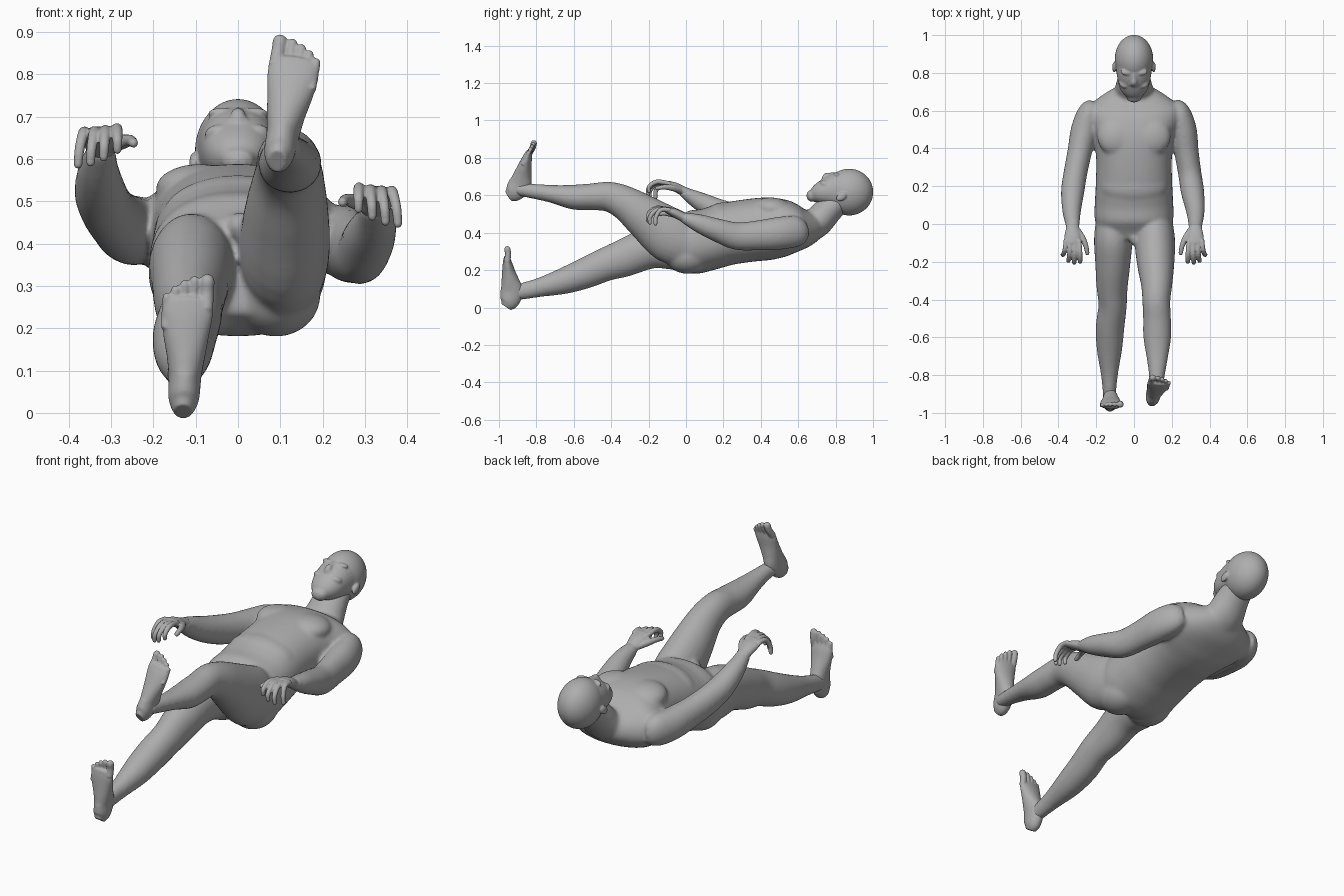
import bpy, bmesh, math
from mathutils import Vector, Matrix

cube = bpy.data.objects.get("Cube")
if cube:
    bpy.data.objects.remove(cube, do_unlink=True)

# Single clay colour
clay = bpy.data.materials.new("grey_clay")
clay.use_nodes = True
clay.diffuse_color = (0.42, 0.42, 0.42, 1)
for node in clay.node_tree.nodes:
    if node.type == 'BSDF_PRINCIPLED':
        node.inputs["Base Color"].default_value = (0.42, 0.42, 0.42, 1)
        node.inputs["Roughness"].default_value = 0.7


def spline(rows, steps=4):
    """Catmull-Rom through rows of (x, y, z, half width, half depth)."""
    rows = [Vector(r) for r in rows]
    rows = [rows[0] * 2 - rows[1]] + rows + [rows[-1] * 2 - rows[-2]]
    out = []
    for a, b, c, d in zip(rows, rows[1:], rows[2:], rows[3:]):
        for i in range(steps):
            t = i / steps
            out.append(0.5 * (2 * b + (c - a) * t + (2 * a - 5 * b + 4 * c - d) * t * t
                              + (3 * b - a - 3 * c + d) * t ** 3))
    return out + [rows[-2]]


def tube(bm, rows, mat=Matrix(), power=2.0, sides=24):
    """Loft ellipses along a path; width runs along local x, the far end is rounded."""
    rows = spline(rows)
    pts = [Vector(r[:3]) for r in rows]
    rings = []
    for i, r in enumerate(rows):
        t = (pts[min(i + 1, len(pts) - 1)] - pts[max(i - 1, 0)]).normalized()
        rings.append((pts[i], t, r[3], r[4]))
    p, t, w, h = rings[-1]
    m = min(w, h)
    rings += [(p + t * m * 0.6, t, w * 0.8, h * 0.8), (p + t * m * 0.95, t, w * 0.3, h * 0.3)]
    loops = []
    for p, t, w, h in rings:
        u = (Vector((1, 0, 0)) - t * t.x).normalized()
        v = u.cross(t)
        loop = []
        for k in range(sides):
            a = 2 * math.pi * k / sides
            c, s = math.cos(a), math.sin(a)
            c = math.copysign(abs(c) ** (2 / power), c)
            s = math.copysign(abs(s) ** (2 / power), s)
            loop.append(bm.verts.new(mat @ (p + u * w * c + v * h * s)))
        loops.append(loop)
    for a, b in zip(loops, loops[1:]):
        for k in range(sides):
            n = (k + 1) % sides
            bm.faces.new((a[k], a[n], b[n], b[k]))
    bm.faces.new(loops[0])
    bm.faces.new(loops[-1])


def blob(bm, centre, radii, tilt=0.0):
    """Ellipsoid, tilted about the x axis."""
    m = Matrix.Translation(centre) @ Matrix.Rotation(tilt, 4, 'X') @ Matrix.Diagonal((*radii, 1))
    bmesh.ops.create_icosphere(bm, subdivisions=4, radius=1, matrix=m)


def finish(name, bm, voxel, passes):
    """Fuse the overlapping shapes into one smooth skin."""
    bmesh.ops.recalc_face_normals(bm, faces=bm.faces[:])
    mesh = bpy.data.meshes.new(name)
    bm.to_mesh(mesh)
    bm.free()
    mesh.materials.append(clay)
    obj = bpy.data.objects.new(name, mesh)
    bpy.context.collection.objects.link(obj)
    bpy.ops.object.select_all(action='DESELECT')
    obj.select_set(True)
    bpy.context.view_layer.objects.active = obj
    fuse = obj.modifiers.new("fuse", 'REMESH')
    fuse.mode = 'VOXEL'
    fuse.voxel_size = voxel
    fuse.use_smooth_shade = True
    soften = obj.modifiers.new("soften", 'SMOOTH')
    soften.factor = 0.5
    soften.iterations = passes
    for mod in ("fuse", "soften"):
        bpy.ops.object.modifier_apply(modifier=mod)
    bpy.ops.object.shade_smooth()
    if not obj.data.materials:
        obj.data.materials.append(clay)


# Torso, neck and limbs
body = bmesh.new()
tube(body, [(0, -0.08, 0.345, 0.17, 0.11), (0, 0.02, 0.347, 0.207, 0.167),
            (0, 0.12, 0.365, 0.207, 0.166), (0, 0.22, 0.393, 0.202, 0.167),
            (0, 0.34, 0.412, 0.20, 0.168), (0, 0.45, 0.422, 0.212, 0.167),
            (0, 0.54, 0.425, 0.242, 0.15), (0, 0.60, 0.425, 0.252, 0.125),
            (0, 0.64, 0.428, 0.222, 0.105), (0, 0.68, 0.438, 0.165, 0.083),
            (0, 0.715, 0.452, 0.105, 0.06)], power=2.25, sides=40)
tube(body, [(0, 0.64, 0.43, 0.13, 0.09), (0, 0.70, 0.455, 0.108, 0.082),
            (0, 0.76, 0.52, 0.090, 0.077), (0, 0.82, 0.57, 0.078, 0.065)])
for s in (-1, 1):
    blob(body, (s * 0.09, 0.465, 0.53), (0.105, 0.105, 0.058), -0.1)   # chest
    blob(body, (s * 0.09, 0.01, 0.278), (0.105, 0.125, 0.098))         # seat
blob(body, (0, 0.20, 0.462), (0.18, 0.115, 0.10))                      # belly
blob(body, (0, -0.07, 0.44), (0.025, 0.045, 0.034))                    # groin

tube(body, [(0.205, 0.635, 0.42, 0.035, 0.05), (0.235, 0.595, 0.41, 0.06, 0.082),
            (0.26, 0.50, 0.397, 0.072, 0.088), (0.278, 0.38, 0.385, 0.065, 0.08),
            (0.295, 0.27, 0.382, 0.062, 0.074), (0.31, 0.17, 0.413, 0.062, 0.063),
            (0.325, 0.07, 0.45, 0.050, 0.050), (0.325, -0.01, 0.48, 0.037, 0.030)])
tube(body, [(-0.205, 0.635, 0.43, 0.035, 0.05), (-0.235, 0.595, 0.43, 0.06, 0.08),
            (-0.262, 0.50, 0.435, 0.072, 0.082), (-0.288, 0.38, 0.455, 0.065, 0.076),
            (-0.31, 0.27, 0.483, 0.063, 0.072), (-0.325, 0.17, 0.52, 0.062, 0.063),
            (-0.33, 0.07, 0.57, 0.050, 0.050), (-0.325, -0.01, 0.615, 0.037, 0.030)])
tube(body, [(0.11, 0.04, 0.33, 0.09, 0.125), (0.11, -0.08, 0.383, 0.107, 0.147),
            (0.115, -0.21, 0.477, 0.099, 0.12), (0.12, -0.32, 0.555, 0.083, 0.094),
            (0.118, -0.41, 0.592, 0.074, 0.081), (0.122, -0.50, 0.592, 0.074, 0.072),
            (0.123, -0.60, 0.590, 0.074, 0.067), (0.123, -0.72, 0.608, 0.055, 0.048),
            (0.12, -0.82, 0.622, 0.040, 0.040), (0.112, -0.89, 0.632, 0.037, 0.036)])
tube(body, [(-0.11, 0.04, 0.33, 0.09, 0.125), (-0.11, -0.08, 0.337, 0.102, 0.135),
            (-0.112, -0.20, 0.317, 0.094, 0.112), (-0.116, -0.33, 0.265, 0.083, 0.102),
            (-0.113, -0.43, 0.23, 0.075, 0.09), (-0.126, -0.54, 0.183, 0.076, 0.083),
            (-0.13, -0.66, 0.14, 0.068, 0.070), (-0.13, -0.78, 0.108, 0.048, 0.052),
            (-0.13, -0.86, 0.09, 0.038, 0.046), (-0.13, -0.93, 0.075, 0.035, 0.04)])
finish("body", body, 0.008, 16)

# Head with face and ears
head = bmesh.new()
blob(head, (0, 0.872, 0.617), (0.102, 0.129, 0.125))
tube(head, [(0, 0.86, 0.622, 0.099, 0.110), (0, 0.79, 0.622, 0.091, 0.095),
            (0, 0.735, 0.613, 0.080, 0.070), (0, 0.70, 0.605, 0.064, 0.052),
            (0, 0.677, 0.598, 0.043, 0.034)], power=2.15, sides=32)
tube(head, [(0, 0.80, 0.712, 0.012, 0.012), (0, 0.77, 0.706, 0.014, 0.015),
            (0, 0.750, 0.702, 0.018, 0.018), (0, 0.738, 0.690, 0.018, 0.013)])
blob(head, (0, 0.710, 0.658), (0.032, 0.010, 0.010))            # upper lip
blob(head, (0, 0.693, 0.646), (0.028, 0.010, 0.010))            # lower lip
blob(head, (0, 0.678, 0.610), (0.034, 0.018, 0.026))            # chin
for s in (-1, 1):
    blob(head, (s * 0.034, 0.806, 0.708), (0.038, 0.020, 0.012), -0.4)   # brow
    blob(head, (s * 0.036, 0.778, 0.691), (0.019, 0.012, 0.012), -0.5)   # closed eye
    blob(head, (s * 0.016, 0.742, 0.688), (0.011, 0.011, 0.011))         # nostril
    blob(head, (s * 0.045, 0.748, 0.655), (0.034, 0.034, 0.022), -0.6)   # cheek
    blob(head, (s * 0.104, 0.83, 0.592), (0.011, 0.030, 0.021), 0.6)     # ear
finish("head", head, 0.0045, 6)

# Hands with loosely curled fingers
for name, s, height in (("right_hand", -1, 0.62), ("left_hand", 1, 0.48)):
    hand = bmesh.new()
    place = Matrix.Translation((s * 0.325, -0.01, height)) @ Matrix.Diagonal((s, 1, 1, 1))
    tube(hand, [(0, 0.03, -0.012, 0.034, 0.026), (0, -0.01, 0.005, 0.035, 0.025),
                (0, -0.05, 0.025, 0.043, 0.024), (0, -0.088, 0.040, 0.046, 0.018)], place)
    for u, reach, drop in ((-0.034, 0.20, 0.0), (-0.010, 0.205, -0.018),
                           (0.013, 0.195, -0.03), (0.035, 0.165, -0.035)):
        tube(hand, [(u, -0.075, 0.042, 0.0125, 0.0125),
                    (u * 1.15, -0.075 - (reach - 0.075) * 0.55, 0.052 + drop * 0.3, 0.013, 0.013),
                    (u * 1.3 + 0.004, -reach + 0.014, 0.028 + drop * 0.7, 0.012, 0.012),
                    (u * 1.35 + 0.006, -reach + 0.012, drop + 0.002, 0.0105, 0.0105)], place, sides=14)
    tube(hand, [(-0.022, -0.02, 0.008, 0.018, 0.017), (-0.052, -0.065, 0.02, 0.017, 0.017),
                (-0.070, -0.105, 0.024, 0.0135, 0.0135), (-0.078, -0.145, 0.018, 0.0115, 0.0115)],
         place, sides=14)
    finish(name, hand, 0.004, 3)

# Feet: local x outward, y heel to toe, z from the sole to the instep
for name, s, origin, along in (("right_foot", -1, (-0.13, -1.0, 0.002), (0.05, 0.08, 1.0)),
                               ("left_foot", 1, (0.092, -0.985, 0.61), (0.154, 0.478, 0.863))):
    foot = bmesh.new()
    v = Vector(along).normalized()
    u = (Vector((s, 0, 0)) - v * v.x * s).normalized()
    d = u.cross(v) * -s
    place = Matrix.Translation(origin) @ Matrix((u, v, d)).transposed().to_4x4()
    tube(foot, [(0, 0.004, 0.038, 0.022, 0.030), (0, 0.035, 0.053, 0.036, 0.052),
                (0, 0.09, 0.062, 0.039, 0.061), (0, 0.14, 0.050, 0.046, 0.049),
                (0.002, 0.19, 0.037, 0.055, 0.036), (0.002, 0.235, 0.027, 0.061, 0.026),
                (0.002, 0.262, 0.021, 0.057, 0.018)], place)
    for x, tip, r in ((-0.042, 0.332, 0.0175), (-0.012, 0.326, 0.0125), (0.011, 0.315, 0.012),
                      (0.032, 0.301, 0.0115), (0.051, 0.283, 0.0115)):
        tube(foot, [(x, tip - 0.085, 0.024, r, r), (x, tip - 0.045, 0.026, r * 0.95, r * 0.95),
                    (x, tip - r, 0.020, r, r)], place, sides=14)
    finish(name, foot, 0.004, 4)
